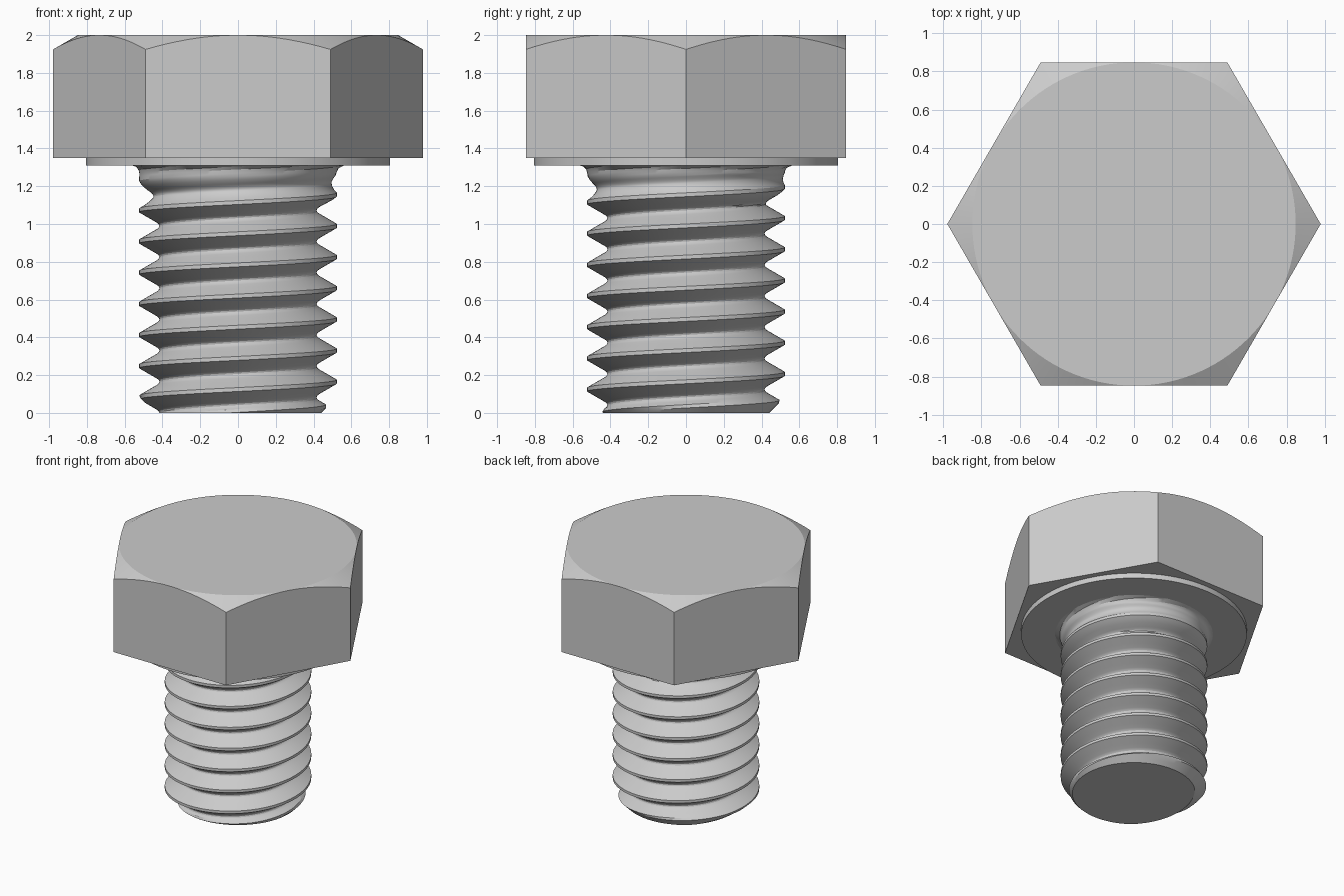
import bpy, bmesh
from math import pi, cos, sin, sqrt, tan, radians

if "Cube" in bpy.data.objects:
    bpy.data.objects.remove(bpy.data.objects["Cube"])

SEG = 120
PITCH = 0.165
MAJOR = 0.523      # thread crest radius
TAN30 = tan(radians(30))


def loft(name, rows, shift=0, cap_bottom=False, cap_top=False):
    """Skin rings of points; shift > 0 joins each ring to a later one at the seam (helix)."""
    bm = bmesh.new()
    v = [[bm.verts.new(p) for p in row] for row in rows]

    def at(j, i):
        return v[j][i] if i < SEG else v[j + shift][0]

    for j in range(len(v) - 1 - shift):
        for i in range(SEG):
            bm.faces.new((v[j][i], at(j, i + 1), at(j + 1, i + 1), v[j + 1][i]))
    if cap_bottom:
        bm.faces.new(v[0][::-1])
    if cap_top:
        bm.faces.new(v[-1])
    bmesh.ops.remove_doubles(bm, verts=bm.verts, dist=1e-5)
    loose = [x for x in bm.verts if not x.link_faces]
    bmesh.ops.delete(bm, geom=loose, context='VERTS')
    me = bpy.data.meshes.new(name)
    bm.to_mesh(me)
    bm.free()
    ob = bpy.data.objects.new(name, me)
    bpy.context.collection.objects.link(ob)
    bpy.ops.object.select_all(action='DESELECT')
    ob.select_set(True)
    bpy.context.view_layer.objects.active = ob
    bpy.ops.object.shade_smooth_by_angle(angle=radians(25))
    return ob


def ring(radius, height):
    """Ring whose radius and height are functions of the angle."""
    pts = []
    for i in range(SEG):
        a = 2 * pi * i / SEG
        pts.append((radius(a) * cos(a), radius(a) * sin(a), height(a)))
    return pts


def circle(r, z):
    return ring(lambda a: r, lambda a: z)


# Hexagonal head with a conical top chamfer
def hexagon(a):
    return 0.848 / cos((a % (pi / 3)) - pi / 6)


def chamfer(a):
    return 2.0 - (hexagon(a) - 0.848) * TAN30


loft("bolt_head", [circle(0.805, 1.35), ring(hexagon, lambda a: 1.35),
                   ring(hexagon, chamfer), circle(0.848, 2.0)], cap_top=True)

# Round bearing face under the head
loft("bearing_face", [circle(0.563, 1.31), circle(0.805, 1.31), circle(0.805, 1.35)])


# Threaded shank: V thread, rounded root, run-out, head fillet, end chamfer
def shank_radius(a, z):
    phase = (z / PITCH - a / (2 * pi) + 0.5) % 1 - 0.5
    u = PITCH / 2 - abs(phase) * PITCH            # distance from groove centre
    r = 0.416 + 41.7 * u * u if u < 0.0208 else min(MAJOR, 0.398 + u / TAN30)
    fade = min(1, max(0, (1.27 - z) / 0.17))
    r = MAJOR - (MAJOR - r) * fade
    if z > 1.27:
        r = MAJOR + 0.04 - sqrt(max(0, 0.04 ** 2 - (z - 1.27) ** 2))
    return min(r, 0.44 + z)


half = [0.0103, 0.026, 0.044, 0.0617, 0.068, 0.075]
steps = [-x / PITCH for x in half[::-1]] + [x / PITCH for x in half] + [0.5]
rows = []
for k in range(-2, 11):
    for t in steps:
        def height(a, k=k, t=t):
            return min(1.31, max(0.0, PITCH * (a / (2 * pi) + k + t)))
        rows.append(ring(lambda a: shank_radius(a, height(a)), height))
loft("threaded_shank", rows, shift=len(steps), cap_bottom=True)
